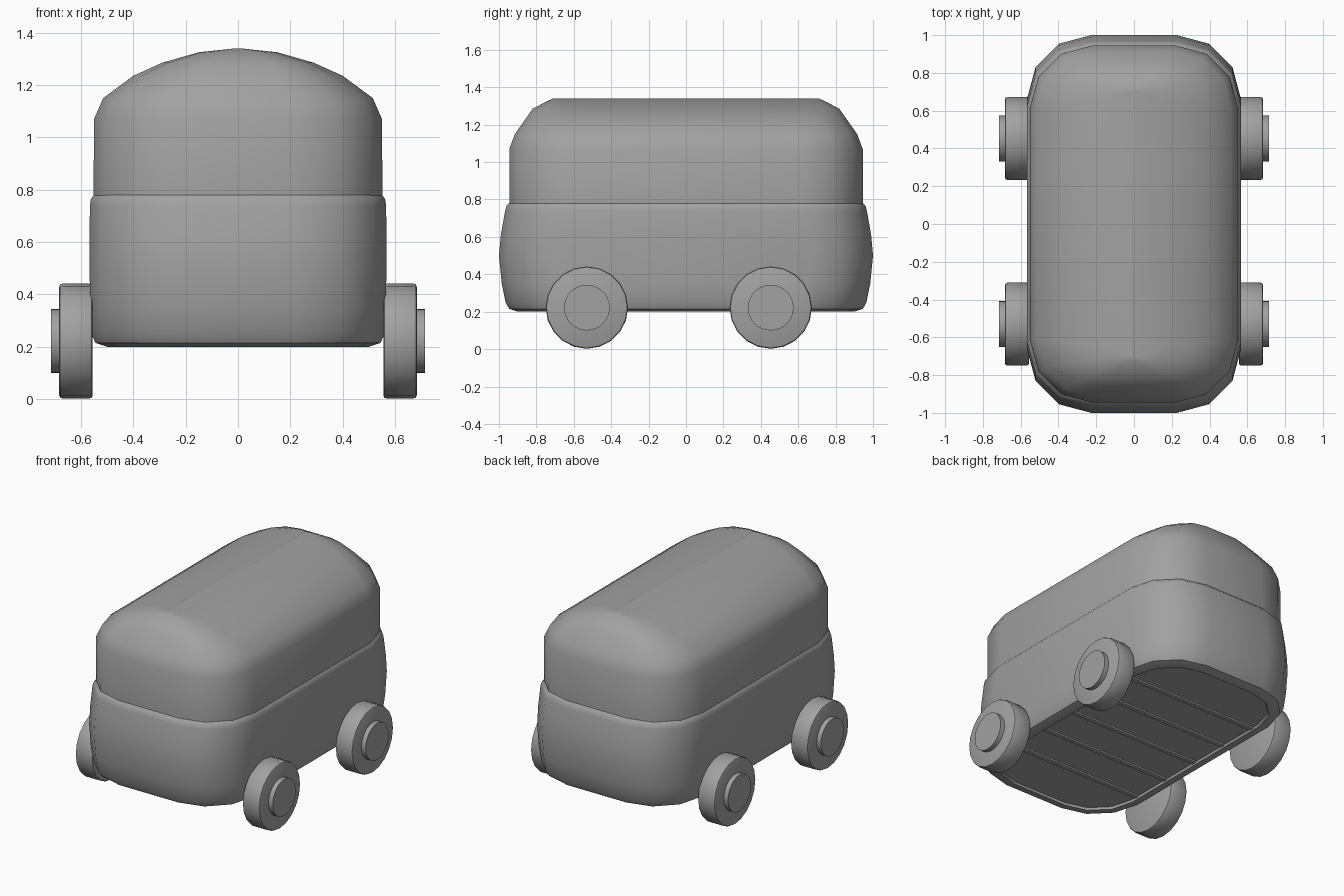
import bpy, bmesh, math

cube = bpy.data.objects.get("Cube")
if cube:
    bpy.data.objects.remove(cube, do_unlink=True)

grey = bpy.data.materials.new("plain grey")
grey.use_nodes = True
COLOUR = (0.36, 0.36, 0.36, 1)
grey.diffuse_color = COLOUR
grey.node_tree.nodes["Principled BSDF"].inputs["Base Color"].default_value = COLOUR


def finish(bm, name, angle=40):
    """Turn a bmesh into a smooth-shaded grey object."""
    bmesh.ops.recalc_face_normals(bm, faces=bm.faces)
    mesh = bpy.data.meshes.new(name)
    bm.to_mesh(mesh)
    bm.free()
    mesh.materials.append(grey)
    obj = bpy.data.objects.new(name, mesh)
    bpy.context.collection.objects.link(obj)
    bpy.ops.object.select_all(action="DESELECT")
    obj.select_set(True)
    bpy.context.view_layer.objects.active = obj
    bpy.ops.object.shade_smooth_by_angle(angle=math.radians(angle))
    return obj


def rounded_ring(bm, half_x, half_y, z, steps=3):
    """Rounded rectangle with three-sided corners."""
    r = half_x * 0.6
    ring = []
    for quarter, (sx, sy) in enumerate([(1, 1), (-1, 1), (-1, -1), (1, -1)]):
        for i in range(steps + 1):
            a = (quarter + i / steps) * math.pi / 2
            ring.append(bm.verts.new((sx * (half_x - r) + r * math.cos(a),
                                      sy * (half_y - r) + r * math.sin(a), z)))
    return ring


def loft(name, profile):
    """Skin a stack of rounded rectangles and cap both ends."""
    bm = bmesh.new()
    rings = [rounded_ring(bm, *p) for p in profile]
    for low, high in zip(rings, rings[1:]):
        for i in range(len(low)):
            j = (i + 1) % len(low)
            bm.faces.new((low[i], low[j], high[j], high[i]))
    bm.faces.new(rings[0][::-1])
    bm.faces.new(rings[-1])
    return finish(bm, name)


# Lower body: recessed floor, bulging ends, soft top lip
loft("lower_body", [
    (0.48, 0.88, 0.215), (0.485, 0.885, 0.2), (0.50, 0.90, 0.2),
    (0.545, 0.945, 0.215), (0.56, 0.965, 0.25), (0.565, 0.985, 0.35),
    (0.567, 1.0, 0.5), (0.567, 0.99, 0.61), (0.566, 0.967, 0.74),
    (0.562, 0.96, 0.765), (0.55, 0.945, 0.78)])

# Arched upper cabin with rounded ends
loft("upper_cabin", [
    (0.552, 0.945, 0.77), (0.55, 0.945, 1.07), (0.515, 0.915, 1.15),
    (0.40, 0.855, 1.235), (0.29, 0.82, 1.285), (0.15, 0.745, 1.325),
    (0.01, 0.71, 1.34)])

# Floor battens
for n in range(-2, 3):
    bm = bmesh.new()
    bmesh.ops.create_cube(bm, size=1)
    for v in bm.verts:
        v.co = (v.co.x * 0.95, v.co.y * 0.03 + n * 0.27, v.co.z * 0.015 + 0.212)
    finish(bm, f"floor_batten_{n + 3}", 30)


def disc(name, radius, x_in, x_out, y, side, bevel=0.0, sides=20):
    """Upright disc whose axle runs along x."""
    bm = bmesh.new()
    bmesh.ops.create_cone(bm, cap_ends=True, segments=sides, radius1=radius,
                          radius2=radius, depth=x_out - x_in)
    if bevel:
        rims = [e for e in bm.edges if any(len(f.verts) > 4 for f in e.link_faces)]
        bmesh.ops.bevel(bm, geom=rims, offset=bevel, segments=2, profile=0.5,
                        affect="EDGES")
    for v in bm.verts:
        a, b, d = v.co
        v.co = (side * ((x_in + x_out) / 2 + d), y + a, 0.222 + b)
    finish(bm, name, 30)


# Wheels and hubs
for side, side_name in ((1, "left"), (-1, "right")):
    for y, end in ((-0.53, "front"), (0.453, "back")):
        disc(f"{end}_{side_name}_wheel", 0.22, 0.555, 0.683, y, side, 0.013)
        disc(f"{end}_{side_name}_hub", 0.122, 0.66, 0.714, y, side, sides=32)
